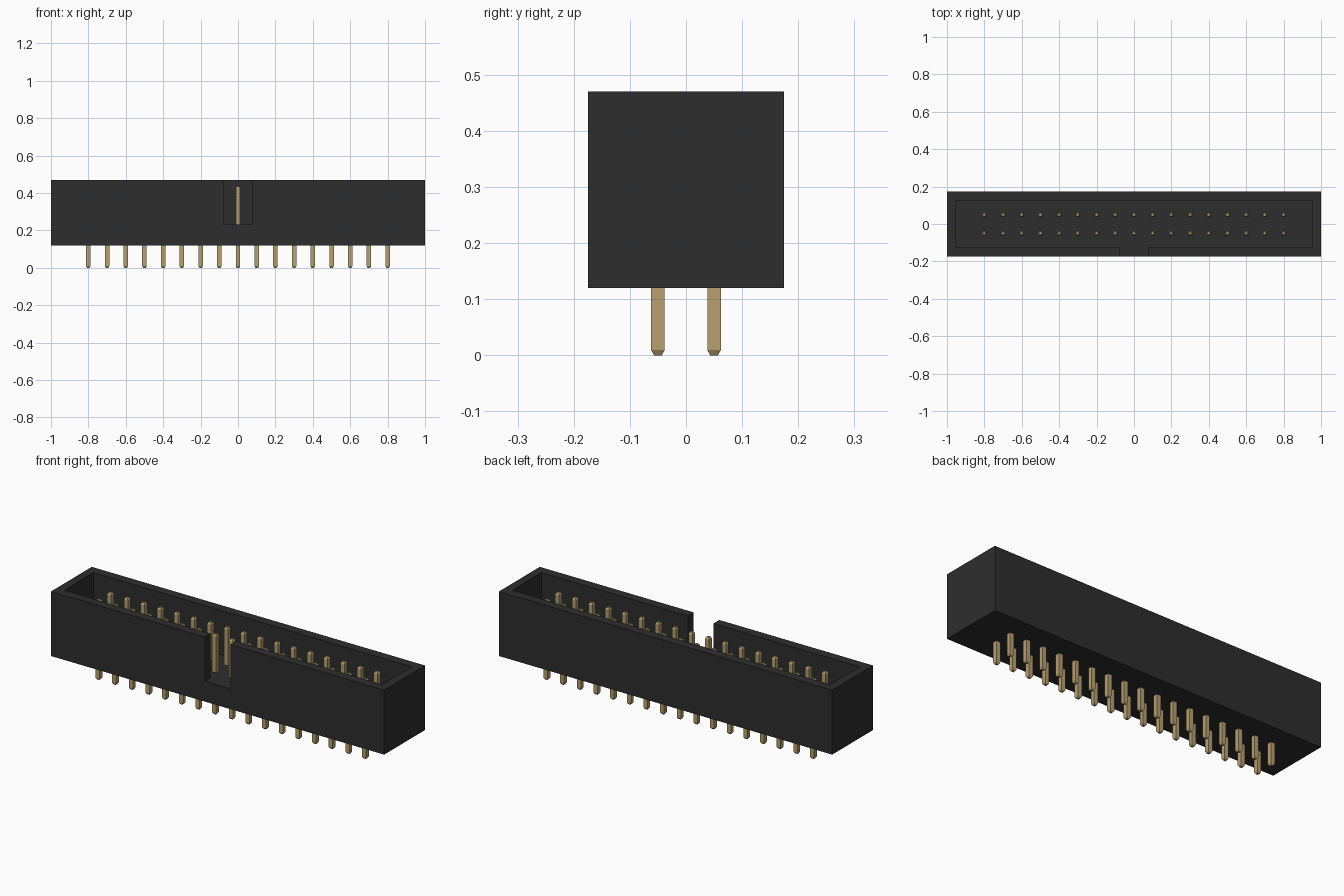
import bpy, bmesh

cube = bpy.data.objects.get("Cube")
if cube:
    bpy.data.objects.remove(cube, do_unlink=True)


def material(name, rgb):
    m = bpy.data.materials.new(name)
    m.use_nodes = True
    color = (*rgb, 1)
    m.diffuse_color = color
    bsdf = next(n for n in m.node_tree.nodes if n.type == 'BSDF_PRINCIPLED')
    bsdf.inputs["Base Color"].default_value = color
    return m


def add_object(name, bm, mat):
    bmesh.ops.recalc_face_normals(bm, faces=bm.faces)
    mesh = bpy.data.meshes.new(name)
    bm.to_mesh(mesh)
    bm.free()
    mesh.materials.append(mat)
    obj = bpy.data.objects.new(name, mesh)
    bpy.context.collection.objects.link(obj)
    return obj


def prism(bm, outline, z0, z1):
    """Extrude a closed xy outline between two heights."""
    face = bm.faces.new([bm.verts.new((x, y, z0)) for x, y in outline])
    top = bmesh.ops.extrude_face_region(bm, geom=[face])["geom"]
    verts = [v for v in top if isinstance(v, bmesh.types.BMVert)]
    bmesh.ops.translate(bm, verts=verts, vec=(0, 0, z1 - z0))


black = material("black plastic", (0.027, 0.027, 0.027))
gold = material("gold pin metal", (0.48, 0.35, 0.16))

BOTTOM, FLOOR, TOP = 0.12, 0.23, 0.47
X, Y = 1.0, 0.175            # outer half sizes
IX, IY = 0.955, 0.125        # cavity half sizes
KEY = 0.077                  # half width of the key slot

# Housing: solid base, then a wall ring broken by the key slot in front
bm = bmesh.new()
prism(bm, [(-X, -Y), (X, -Y), (X, Y), (-X, Y)], BOTTOM, FLOOR)
right = [(-KEY, -Y), (-X, -Y), (-X, Y)]
right_inner = [(-IX, IY), (-IX, -IY), (-KEY, -IY)]
mirror = lambda pts: [(-x, y) for x, y in reversed(pts)]
prism(bm, right + mirror(right) + mirror(right_inner) + right_inner, FLOOR, TOP)
# Weld the walls to the base by cutting the floor out of the base's upper face
add_object("housing", bm, black)

# Pins: square posts with tapered ends, in two rows
HALF, TIP, TAPER, PIN_TOP = 0.012, 0.0068, 0.009, 0.434
LEVELS = [(0, TIP), (TAPER, HALF), (PIN_TOP - TAPER, HALF), (PIN_TOP, TIP)]


def pin(name, px, py):
    bm = bmesh.new()
    rings = [[bm.verts.new((px + sx * r, py + sy * r, z))
              for sx, sy in ((-1, -1), (1, -1), (1, 1), (-1, 1))]
             for z, r in LEVELS]
    for low, high in zip(rings, rings[1:]):
        for i in range(4):
            j = (i + 1) % 4
            bm.faces.new((low[i], low[j], high[j], high[i]))
    bm.faces.new(rings[0])
    bm.faces.new(rings[-1])
    add_object(name, bm, gold)


for row, y in (("front", -0.05), ("back", 0.05)):
    for i in range(17):
        pin(f"{row}_pin_{i + 1}", (i - 8) * 0.1, y)
